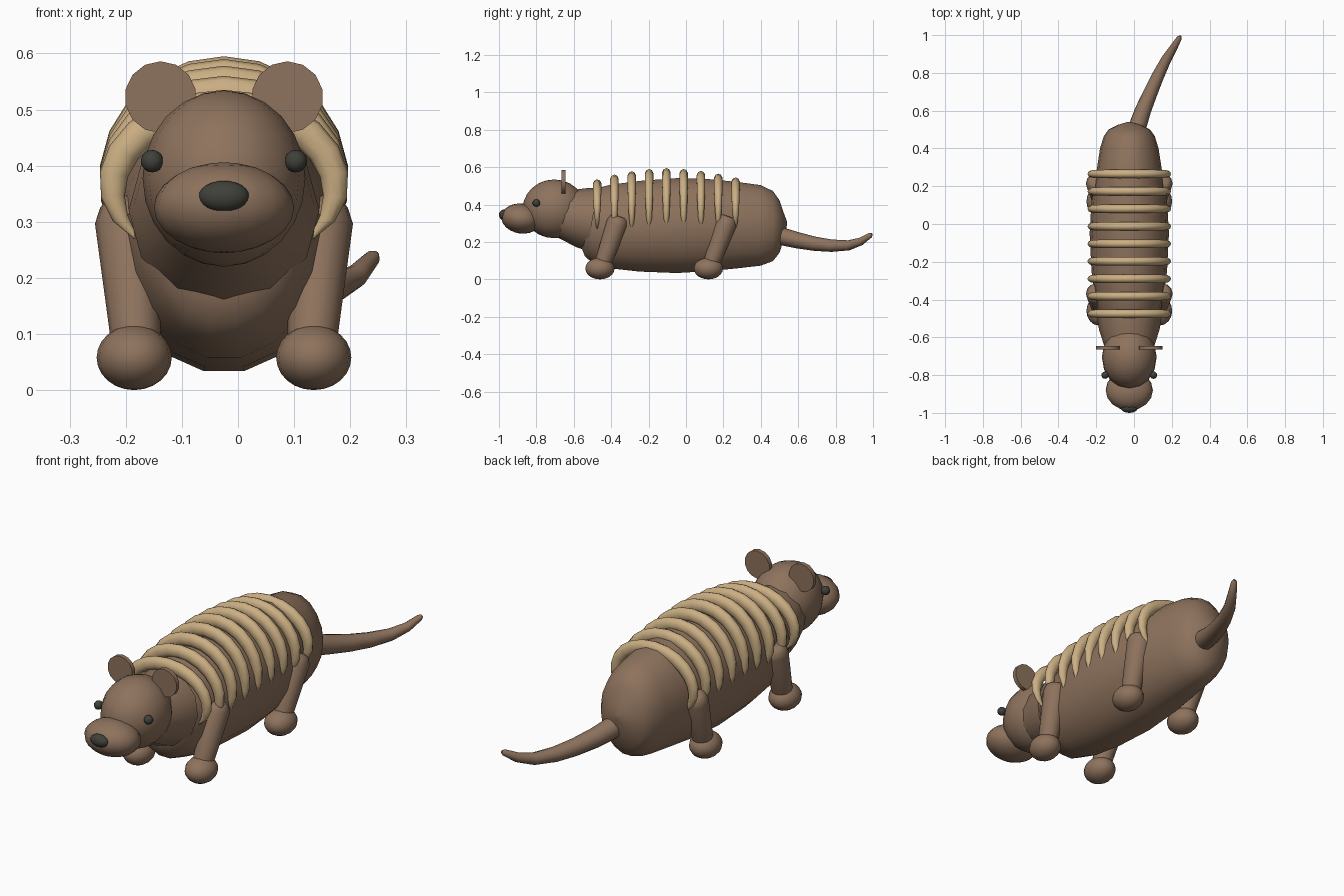
import bpy, bmesh, math
from mathutils import Vector

if "Cube" in bpy.data.objects:
    bpy.data.objects.remove(bpy.data.objects["Cube"], do_unlink=True)

MID = -0.025  # body centre line


def material(name, rgb):
    m = bpy.data.materials.new(name)
    m.use_nodes = True
    m.diffuse_color = (*rgb, 1)
    bsdf = next(n for n in m.node_tree.nodes if n.type == 'BSDF_PRINCIPLED')
    bsdf.inputs["Base Color"].default_value = (*rgb, 1)
    return m


BROWN = material("brown hide", (0.27, 0.17, 0.11))
TAN = material("tan armour", (0.60, 0.43, 0.23))
DARK = material("dark eyes and nose", (0.05, 0.052, 0.042))


def finish(bm, name, mat, angle=50):
    bmesh.ops.recalc_face_normals(bm, faces=bm.faces)
    mesh = bpy.data.meshes.new(name)
    bm.to_mesh(mesh)
    bm.free()
    mesh.materials.append(mat)
    ob = bpy.data.objects.new(name, mesh)
    bpy.context.collection.objects.link(ob)
    bpy.ops.object.select_all(action='DESELECT')
    ob.select_set(True)
    bpy.context.view_layer.objects.active = ob
    bpy.ops.object.shade_smooth_by_angle(angle=math.radians(angle))
    return ob


def ellipsoid(name, loc, radii, mat, tilt=0.0, segs=16):
    bm = bmesh.new()
    bmesh.ops.create_uvsphere(bm, u_segments=segs, v_segments=segs * 3 // 4, radius=1)
    bmesh.ops.scale(bm, vec=radii, verts=bm.verts)
    ob = finish(bm, name, mat)
    ob.location = loc
    ob.rotation_euler.x = tilt
    return ob


def loft(name, rings, mat, angle=50):
    """Join equal rings of points into a closed skin."""
    bm = bmesh.new()
    loops = [[bm.verts.new(p) for p in ring] for ring in rings]
    n = len(loops[0])
    for a, b in zip(loops, loops[1:]):
        for i in range(n):
            bm.faces.new((a[i], a[(i + 1) % n], b[(i + 1) % n], b[i]))
    bm.faces.new(loops[0])
    bm.faces.new(loops[-1])
    return finish(bm, name, mat, angle)


def tube(name, points, radii, mat, sides=12):
    """Round tube with a changing radius along a path."""
    pts = [Vector(p) for p in points]
    rings = []
    for i, p in enumerate(pts):
        d = (pts[min(i + 1, len(pts) - 1)] - pts[max(i - 1, 0)]).normalized()
        u = d.cross(Vector((1, 0, 0))).normalized()
        v = d.cross(u)
        rings.append([p + radii[i] * (u * math.cos(t) + v * math.sin(t))
                      for t in (math.tau * k / sides for k in range(sides))])
    return loft(name, rings, mat)


# Body: rounded barrel, sections of (y, half width, bottom, top)
sections = [(-0.56, 0.09, 0.17, 0.40), (-0.54, 0.13, 0.12, 0.45),
            (-0.50, 0.155, 0.085, 0.485), (-0.40, 0.18, 0.055, 0.51),
            (-0.25, 0.20, 0.038, 0.53), (-0.05, 0.21, 0.03, 0.545),
            (0.12, 0.20, 0.04, 0.54), (0.27, 0.175, 0.055, 0.525),
            (0.40, 0.155, 0.07, 0.507), (0.465, 0.135, 0.095, 0.475),
            (0.50, 0.11, 0.14, 0.425), (0.525, 0.06, 0.22, 0.35),
            (0.54, 0.01, 0.29, 0.31)]
rings = []
for y, w, lo, hi in sections:
    rings.append([(MID + w * math.sin(t), y, (lo + hi) / 2 + (hi - lo) / 2 * math.cos(t))
                  for t in (math.tau * (k + 0.5) / 18 for k in range(18))])
loft("body", rings, BROWN)

# Neck
tube("neck", [(MID, -0.50, 0.32), (MID, -0.56, 0.33), (MID, -0.70, 0.355)],
     [0.17, 0.16, 0.115], BROWN)

# Armour bands: tapered arches over the back
tops = [0.535, 0.56, 0.578, 0.59, 0.595, 0.59, 0.58, 0.565, 0.545]
for i, top in enumerate(tops):
    y, zc, reach, steps = -0.475 + 0.0925 * i, 0.36, math.radians(128), 16
    rings = []
    for s in range(steps + 1):
        f = 2 * s / steps - 1
        a = f * reach
        size = max(0.04, (1 - abs(f) ** 3)) ** 0.7
        ring = []
        for t in (math.tau * k / 10 for k in range(10)):
            out = 0.031 * size * math.cos(t)
            ring.append((MID + (0.199 + out) * math.sin(a),
                         y + 0.024 * size * math.sin(t),
                         zc + (top - zc - 0.031 + out) * math.cos(a)))
        rings.append(ring)
    loft(f"armour_band_{i + 1}", rings, TAN)

# Head, snout, nose
ellipsoid("head", (MID, -0.705, 0.377), (0.145, 0.168, 0.157), BROWN)
ellipsoid("snout", (MID, -0.88, 0.325), (0.125, 0.108, 0.08), BROWN, tilt=math.radians(-8))
ellipsoid("nose", (MID, -0.975, 0.345), (0.045, 0.025, 0.028), DARK)

# Paired parts
for side, sx in (("left", 1), ("right", -1)):
    ellipsoid(f"{side}_eye", (MID + sx * 0.128, -0.80, 0.408), (0.02, 0.02, 0.02), DARK, segs=12)

    bm = bmesh.new()
    bmesh.ops.create_cone(bm, cap_ends=True, segments=14, radius1=0.064, radius2=0.064, depth=0.02)
    ear = finish(bm, f"{side}_ear", BROWN, 30)
    ear.location = (MID + sx * 0.113, -0.655, 0.522)
    ear.rotation_euler.x = math.pi / 2

    for end, hip, ankle, foot in (("front", -0.368, -0.45, -0.46), ("hind", 0.215, 0.13, 0.12)):
        top, low = Vector((MID + sx * 0.172, hip, 0.30)), Vector((MID + sx * 0.156, ankle, 0.07))
        path = [top + (top - low) * 0.16, top + (top - low) * 0.12, top, low]
        tube(f"{end}_{side}_leg", path, [0.03, 0.047, 0.058, 0.043], BROWN)
        ellipsoid(f"{end}_{side}_foot", (MID + sx * 0.16, foot, 0.058), (0.067, 0.078, 0.058), BROWN)

# Tail: tapering, curling up at the tip
tube("tail", [(0.0, 0.44, 0.245), (0.02, 0.52, 0.228), (0.047, 0.60, 0.208),
              (0.085, 0.69, 0.19), (0.125, 0.78, 0.18), (0.17, 0.87, 0.182),
              (0.21, 0.935, 0.203), (0.24, 0.985, 0.236), (0.246, 0.994, 0.243)],
     [0.05, 0.047, 0.043, 0.038, 0.033, 0.027, 0.021, 0.014, 0.006], BROWN)
